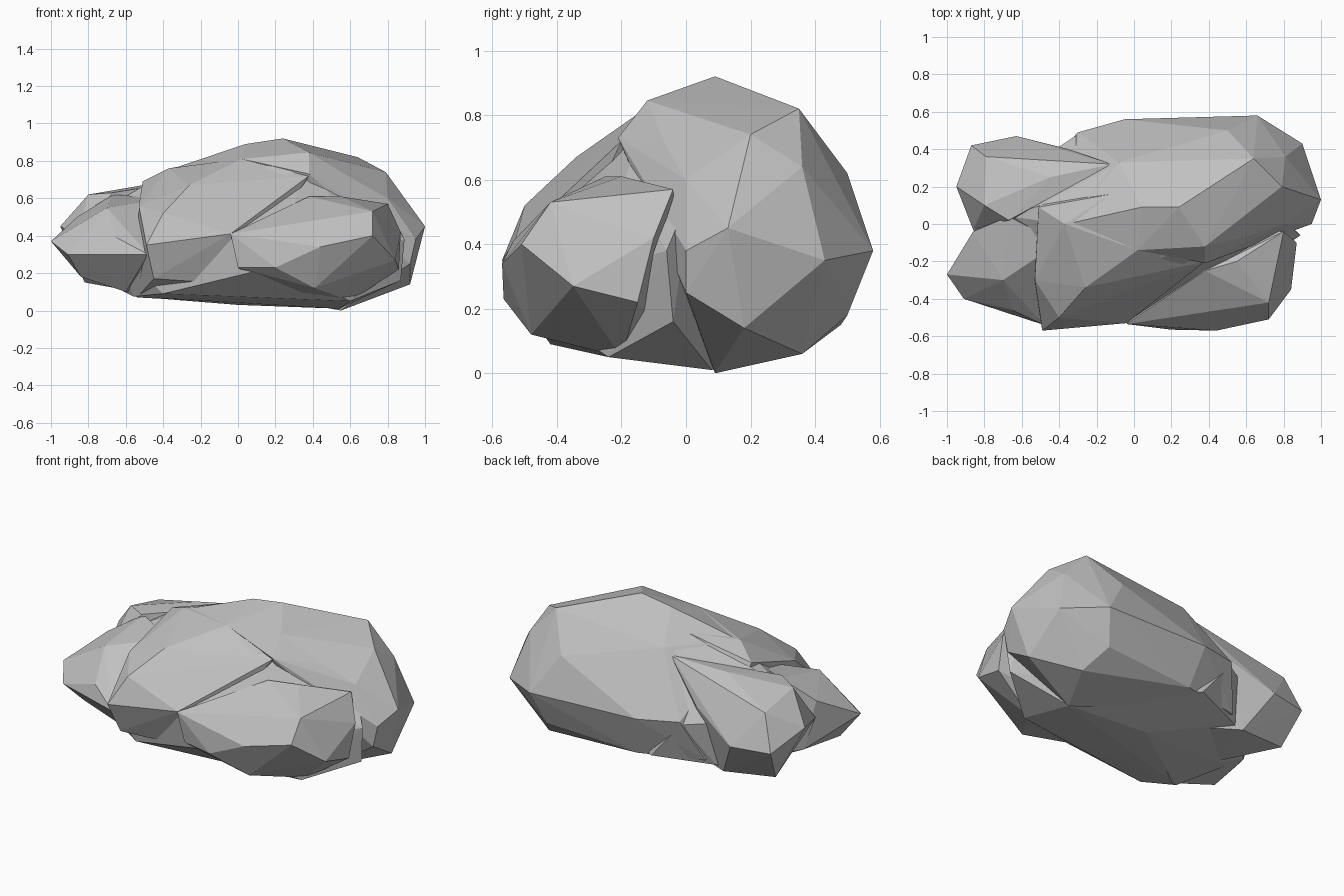
import bpy
import bmesh

# Remove the default object
cube = bpy.data.objects.get("Cube")
if cube:
    bpy.data.objects.remove(cube, do_unlink=True)

# Single stone colour
stone = bpy.data.materials.new("stone_grey")
stone.use_nodes = True
colour = (0.53, 0.53, 0.53, 1)
stone.diffuse_color = colour
stone.node_tree.nodes["Principled BSDF"].inputs["Base Color"].default_value = colour


def make_lobe(name, corners):
    """Wrap a faceted convex boulder around its corner points."""
    bm = bmesh.new()
    for corner in corners:
        bm.verts.new(corner)
    hull = bmesh.ops.convex_hull(bm, input=bm.verts[:])
    loose = {v for v in hull["geom_interior"] + hull["geom_unused"]
             if isinstance(v, bmesh.types.BMVert)}
    bmesh.ops.delete(bm, geom=list(loose), context="VERTS")
    bmesh.ops.recalc_face_normals(bm, faces=bm.faces[:])
    mesh = bpy.data.meshes.new(name)
    bm.to_mesh(mesh)
    bm.free()
    mesh.materials.append(stone)
    lobe = bpy.data.objects.new(name, mesh)
    bpy.context.collection.objects.link(lobe)
    return lobe


def merge(base, lobe):
    """Fuse a lobe into the base boulder and discard the lobe."""
    union = base.modifiers.new("union", "BOOLEAN")
    union.operation = "UNION"
    union.solver = "EXACT"
    union.object = lobe
    bpy.context.view_layer.objects.active = base
    bpy.ops.object.modifier_apply(modifier=union.name)
    bpy.data.objects.remove(lobe, do_unlink=True)


# Core mass, which fills the valleys between the lobes
rock = make_lobe("rock", [
    (.23, .08, .91), (.05, .08, .88), (.37, -.11, .83), (.02, -.13, .79),
    (-.36, 0, .75), (-.24, -.3, .65), (.22, -.3, .49), (-.08, .32, .75),
    (-.5, .1, .67), (-.67, .04, .57), (.79, .02, .57), (.5, -.19, .6),
    (-.42, .4, .41), (-.86, -.03, .4), (.89, -.06, .38), (-.3, .48, .4),
    (-.62, 0, .11), (-.56, -.3, .075), (-.45, .34, .14), (-.1, .48, .16),
    (.54, .08, .01), (.22, -.53, .24), (-.03, -.52, .4), (-.62, -.42, .3),
    (.6, -.24, .05), (-.4, -.42, .09), (.87, -.04, .16), (-.8, 0, .2),
    (0, .1, .03)])

# Tall ridge along the back
back_ridge = make_lobe("back_ridge", [
    (.24, .09, .92), (.04, .09, .89), (.38, -.12, .845), (.64, .35, .82),
    (.79, .2, .74), (.81, .36, .64), (1, .13, .45), (.9, .43, .35),
    (.66, .58, .38), (-.05, .56, .4), (.5, .5, .62), (-.3, .49, .42),
    (.92, .18, .14), (.68, .36, .06), (.55, .09, 0), (.6, .5, .18),
    (0, .48, .15), (.8, 0, .6), (-.08, .33, .76), (.95, 0, .38),
    (.92, 0, .25), (.38, -.21, .73), (.62, -.06, .7), (-.12, .16, .8),
    (-.36, 0, .755), (.02, -.14, .81), (-.4, .38, .17)])

# Broad shoulder at the front
front_shoulder = make_lobe("front_shoulder", [
    (-.37, 0, .76), (-.12, .16, .8), (-.26, -.34, .67), (-.51, .09, .69),
    (-.53, -.3, .56), (-.49, -.57, .35), (-.04, -.53, .41), (-.45, -.5, .17),
    (-.54, -.3, .07), (-.4, -.5, .52), (0, .1, .04), (0, -.4, .14),
    (.02, -.14, .81), (.23, -.3, .5), (.38, -.2, .72), (-.4, .3, .3)])

# Low shelf at the front left
front_shelf = make_lobe("front_shelf", [
    (.44, -.57, .34), (.2, -.565, .23), (.72, -.51, .4), (.84, -.35, .27),
    (.87, -.1, .42), (.8, -.04, .57), (.55, -.2, .61), (.23, -.35, .49),
    (.72, -.42, .53), (.41, -.48, .12), (0, -.52, .23), (.6, -.2, .05),
    (.86, -.15, .22), (-.04, -.535, .41), (.2, 0, .04), (.38, -.25, .61)])

# Pointed end and rear knob on the right
side_point = make_lobe("side_point", [
    (-1, -.27, .37), (-.91, -.4, .3), (-.84, -.3, .18), (-.65, -.46, .39),
    (-.6, -.3, .1), (-.7, -.3, .55), (-.67, .04, .62), (-.86, -.04, .5),
    (-.4, 0, .1), (-.4, -.1, .6), (-.8, 0, .2), (-.48, -.54, .3)])
rear_knob = make_lobe("rear_knob", [
    (-.95, .2, .45), (-.87, .42, .35), (-.63, .47, .35), (-.79, .36, .56),
    (-.8, .1, .62), (-.45, .25, .68), (-.35, .4, .5), (-.5, .35, .12),
    (-.82, .3, .15), (-.6, 0, .11), (-.86, -.03, .4), (-.2, .2, .1),
    (-.67, .02, .63), (-.12, .32, .72)])

for lobe in (back_ridge, front_shoulder, front_shelf, side_point, rear_knob):
    merge(rock, lobe)

# Crisp flat facets
for face in rock.data.polygons:
    face.use_smooth = False
